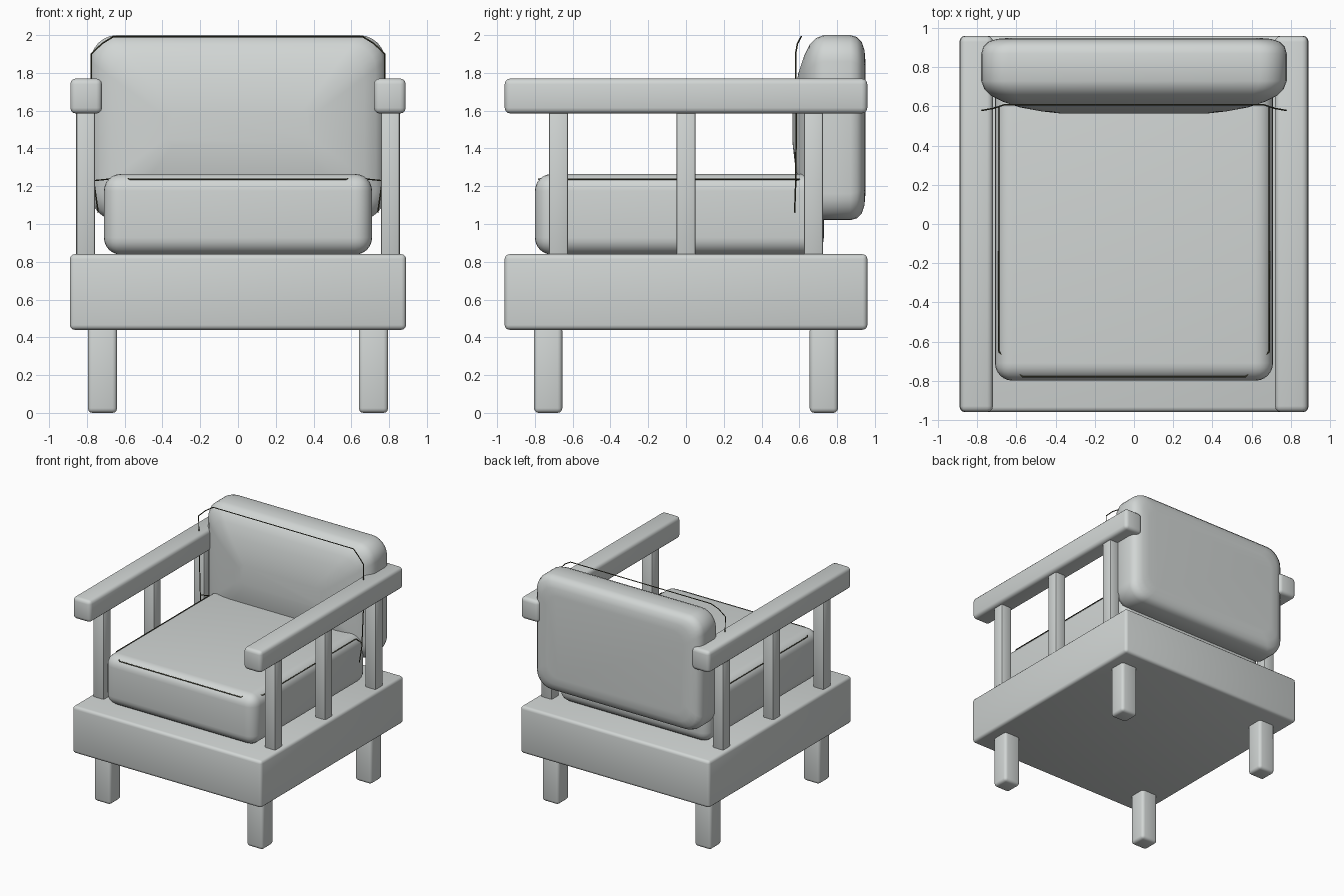
import bpy, bmesh, math

cube = bpy.data.objects.get("Cube")
if cube:
    bpy.data.objects.remove(cube, do_unlink=True)


def material(name, rgb):
    m = bpy.data.materials.new(name)
    m.use_nodes = True
    m.diffuse_color = (*rgb, 1)
    m.node_tree.nodes["Principled BSDF"].inputs["Base Color"].default_value = (*rgb, 1)
    return m


grey = material("light grey", (0.64, 0.67, 0.66))
dark = material("dark piping", (0.06, 0.06, 0.035))


def finish(obj, mat, angle=40):
    obj.data.materials.append(mat)
    bpy.ops.object.select_all(action='DESELECT')
    obj.select_set(True)
    bpy.context.view_layer.objects.active = obj
    bpy.ops.object.shade_smooth_by_angle(angle=math.radians(angle))


def box(name, x, y, z, bevel, segments=3):
    """Rounded box from (min, max) ranges."""
    bm = bmesh.new()
    bmesh.ops.create_cube(bm, size=1)
    for v in bm.verts:
        v.co = [(lo + hi) / 2 + c * (hi - lo) for c, (lo, hi) in zip(v.co, (x, y, z))]
    bmesh.ops.bevel(bm, geom=bm.edges[:], offset=bevel, segments=segments,
                    profile=0.5, affect='EDGES')
    mesh = bpy.data.meshes.new(name)
    bm.to_mesh(mesh)
    bm.free()
    obj = bpy.data.objects.new(name, mesh)
    bpy.context.collection.objects.link(obj)
    finish(obj, grey)
    return obj


def rounded_outline(hx, hz, r, steps=6):
    """Points of a rounded rectangle around the origin."""
    points = []
    for i, (sx, sz) in enumerate(((1, 1), (-1, 1), (-1, -1), (1, -1))):
        for k in range(steps + 1):
            a = (i + k / steps) * math.pi / 2
            points.append((sx * (hx - r) + r * math.cos(a), sz * (hz - r) + r * math.sin(a)))
    return points


def back_cushion(name, hx, hz, zc, profile):
    """Stack of rounded outlines from the back face to the bulging front."""
    bm = bmesh.new()
    rings = []
    for y, inset in profile:
        r = max(0.04, 0.14 - inset * 0.25)
        rings.append([bm.verts.new((px, y, zc + pz))
                      for px, pz in rounded_outline(hx - inset, hz - inset, r)])
    n = len(rings[0])
    for a, b in zip(rings, rings[1:]):
        for i in range(n):
            j = (i + 1) % n
            bm.faces.new((a[i], a[j], b[j], b[i]))
    bm.faces.new(rings[0])
    bm.faces.new(rings[-1])
    bmesh.ops.recalc_face_normals(bm, faces=bm.faces[:])
    mesh = bpy.data.meshes.new(name)
    bm.to_mesh(mesh)
    bm.free()
    obj = bpy.data.objects.new(name, mesh)
    bpy.context.collection.objects.link(obj)
    finish(obj, grey, 60)


def piping(name, half):
    """Thin cord through the points and their mirror image."""
    points = half + [(-x, y, z) for x, y, z in reversed(half)]
    curve = bpy.data.curves.new(name, 'CURVE')
    curve.dimensions = '3D'
    curve.bevel_depth = 0.004
    curve.bevel_resolution = 1
    spline = curve.splines.new('POLY')
    spline.points.add(len(points) - 1)
    for p, co in zip(spline.points, points):
        p.co = (*co, 1)
    curve.materials.append(dark)
    bpy.context.collection.objects.link(bpy.data.objects.new(name, curve))


# Frame
box("base_frame", (-0.89, 0.89), (-0.96, 0.96), (0.44, 0.84), 0.025)

for side, s in (("left", 1), ("right", -1)):
    def span(a, b):
        return tuple(sorted((s * a, s * b)))

    box(side + "_armrest", span(0.72, 0.888), (-0.96, 0.96), (1.585, 1.77), 0.03)
    for place, y in (("front", -0.675), ("middle", 0), ("back", 0.675)):
        box(f"{side}_{place}_post", span(0.757, 0.857), (y - 0.05, y + 0.05), (0.82, 1.6), 0.012, 2)
    for place, y in (("front", -0.73), ("back", 0.73)):
        box(f"{side}_{place}_leg", span(0.64, 0.795), (y - 0.075, y + 0.075), (0, 0.46), 0.025)

# Cushions
box("seat_cushion", (-0.71, 0.71), (-0.8, 0.73), (0.838, 1.265), 0.09, 6)
back_cushion("back_cushion", 0.78, 0.49, 1.51,
             [(0.95, 0.14), (0.945, 0.08), (0.93, 0.035), (0.905, 0.01), (0.87, 0),
              (0.73, 0), (0.69, 0.015), (0.655, 0.05), (0.625, 0.11), (0.595, 0.2),
              (0.575, 0.31), (0.565, 0.4)])

# Piping cords
piping("seat_piping", [(0.76, 0.58, 1.23), (0.69, 0.6, 1.237), (0.69, -0.65, 1.237),
                       (0.63, -0.72, 1.25), (0.57, -0.78, 1.237)])
piping("back_piping", [(0.74, 0.575, 1.06), (0.76, 0.58, 1.2), (0.775, 0.585, 1.6),
                       (0.777, 0.58, 1.9), (0.72, 0.59, 1.955), (0.66, 0.61, 1.992)])
